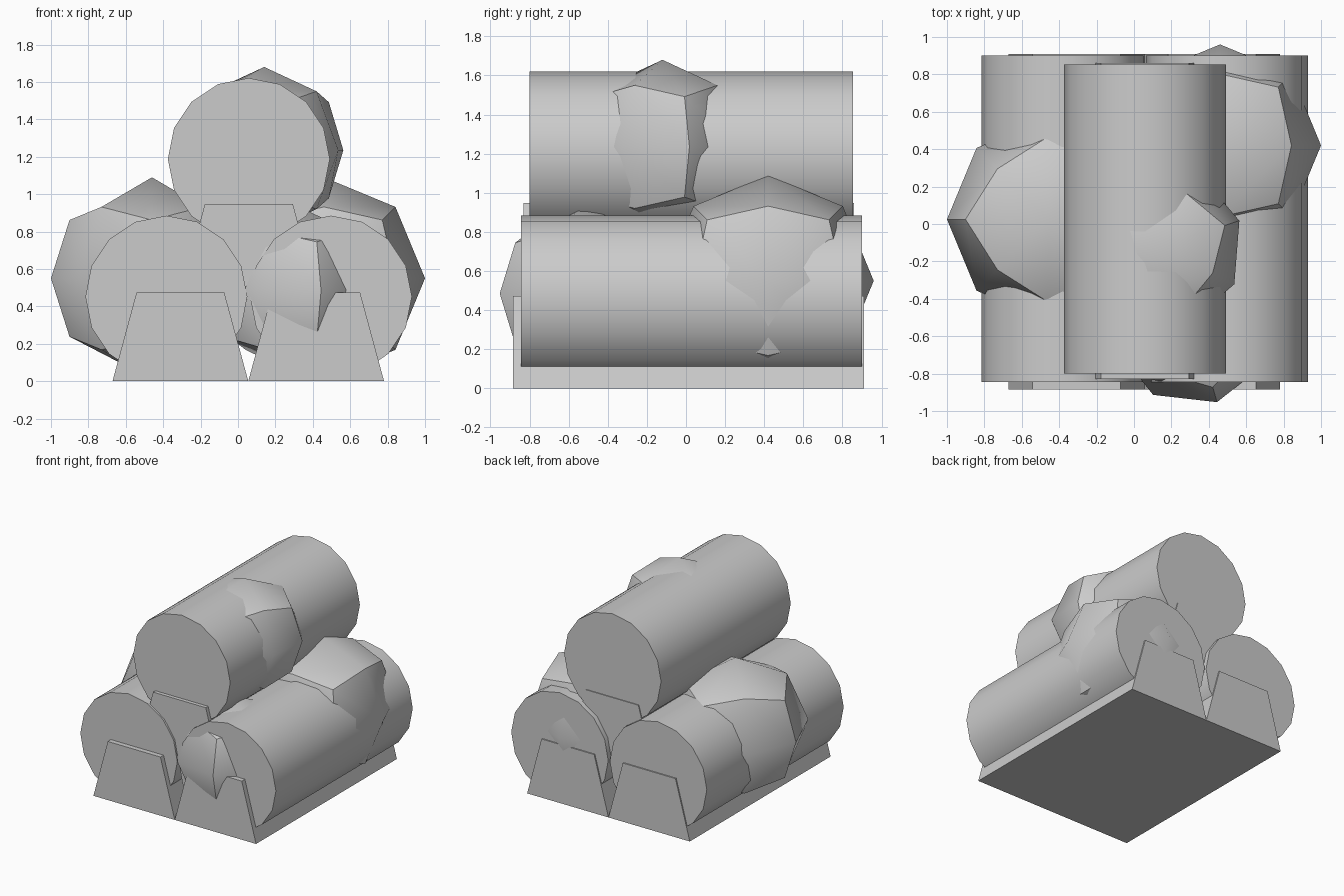
import bpy, bmesh, math

if "Cube" in bpy.data.objects:
    bpy.data.objects.remove(bpy.data.objects["Cube"])


def finish(bm, name, angle=None):
    mesh = bpy.data.meshes.new(name)
    bmesh.ops.recalc_face_normals(bm, faces=bm.faces)
    bm.to_mesh(mesh)
    bm.free()
    ob = bpy.data.objects.new(name, mesh)
    bpy.context.collection.objects.link(ob)
    if angle:
        bpy.ops.object.select_all(action='DESELECT')
        ob.select_set(True)
        bpy.context.view_layer.objects.active = ob
        bpy.ops.object.shade_smooth_by_angle(angle=math.radians(angle))
    return ob


def log(name, x, z, y0, y1, r=0.433):
    """16-sided log lying along y."""
    bm = bmesh.new()
    ring = [bm.verts.new((x + r * math.sin(i * math.tau / 16), y0,
                          z + r * math.cos(i * math.tau / 16))) for i in range(16)]
    extrude(bm, ring, y1 - y0)
    finish(bm, name, 30)


def extrude(bm, ring, depth):
    face = bm.faces.new(ring)
    new = bmesh.ops.extrude_face_region(bm, geom=[face], use_keep_orig=True)['geom']
    verts = [g for g in new if isinstance(g, bmesh.types.BMVert)]
    bmesh.ops.translate(bm, verts=verts, vec=(0, depth, 0))


def wedge(name, x, z, y0, y1, low=0.363, high=0.235, h=0.473):
    """Trapezoid support running the length of a log."""
    bm = bmesh.new()
    ring = [bm.verts.new((x + dx, y0, z + dz)) for dx, dz in
            ((-low, 0), (low, 0), (high, h), (-high, h))]
    extrude(bm, ring, y1 - y0)
    finish(bm, name)


def lump(name, centre, r, turn):
    """Coarse ball: a once-divided cube pushed out to a sphere."""
    bm = bmesh.new()
    bmesh.ops.create_cube(bm, size=2)
    bmesh.ops.subdivide_edges(bm, edges=bm.edges[:], cuts=1, use_grid_fill=True)
    for v in bm.verts:
        v.co = v.co.normalized() * r
    ob = finish(bm, name, 42)
    ob.location = centre
    ob.rotation_euler.z = math.radians(turn)


# Stacked logs
log("log_left", -0.383, 0.452, -0.845, 0.90)
log("log_right", 0.497, 0.452, -0.845, 0.90)
log("log_top", 0.058, 1.188, -0.80, 0.853)

# Supports under each log
wedge("support_left", -0.308, 0, -0.885, 0.91)
wedge("support_right", 0.418, 0, -0.885, 0.91)
wedge("support_top", 0.058, 0.475, -0.83, 0.86)

# Bulging knots on the logs
lump("knot_left", (-0.46, 0.025, 0.55), 0.54, 45)
lump("knot_right", (0.46, 0.42, 0.55), 0.54, 0)
lump("knot_top", (0.14, -0.12, 1.235), 0.445, -27)
lump("knot_front", (0.32, -0.52, 0.485), 0.45, -29)
